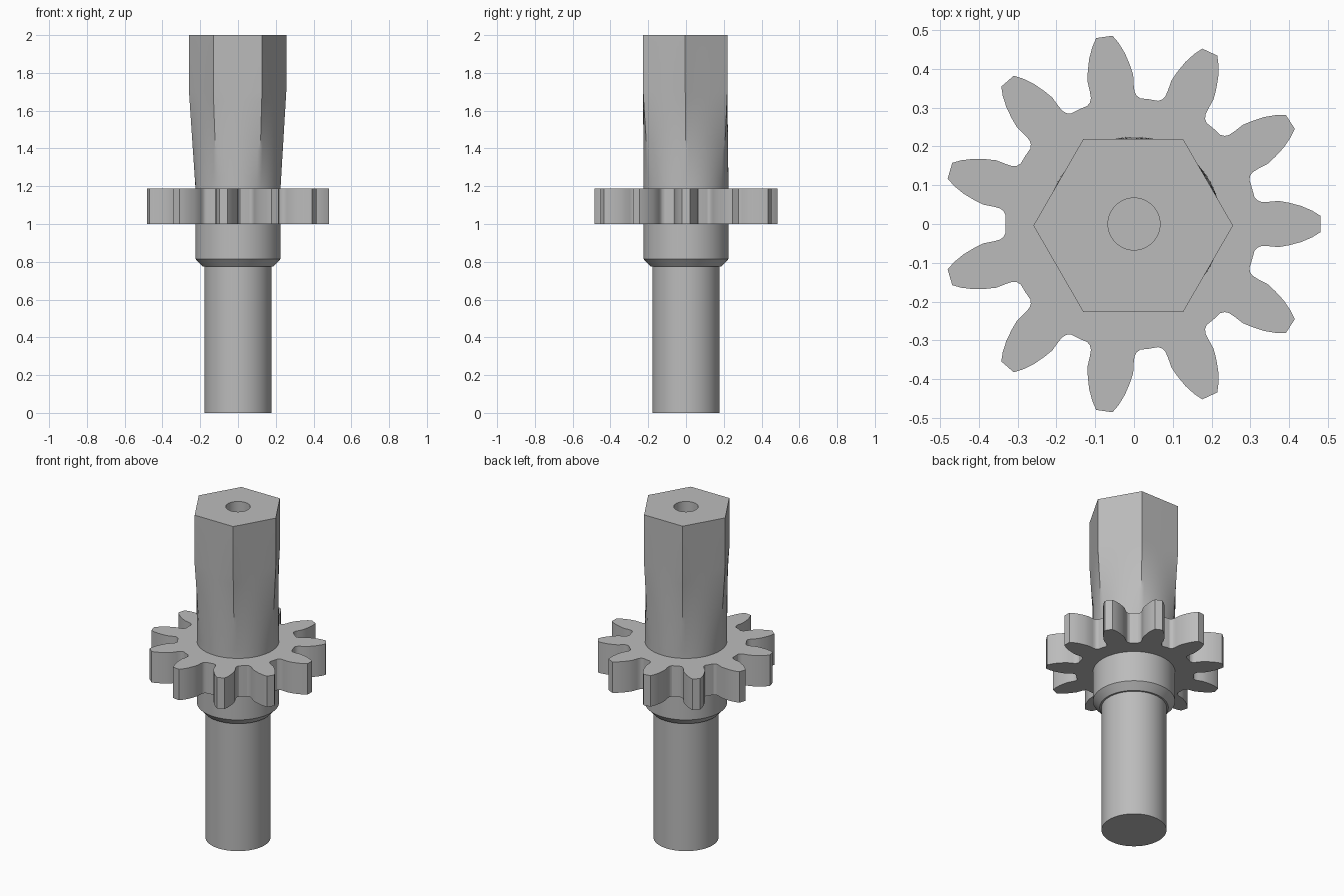
import bpy
import bmesh
from math import cos, sin, radians, pi

cube = bpy.data.objects.get("Cube")
if cube:
    bpy.data.objects.remove(cube, do_unlink=True)

# Single metal colour
steel = bpy.data.materials.new("plain_grey")
steel.use_nodes = True
colour = (0.5, 0.5, 0.5, 1)
steel.diffuse_color = colour
steel.node_tree.nodes["Principled BSDF"].inputs["Base Color"].default_value = colour

SIDES = 96


def loft(name, rings):
    """Skin a stack of equal-length point rings and cap both ends."""
    bm = bmesh.new()
    loops = [[bm.verts.new(p) for p in ring] for ring in rings]
    for low, high in zip(loops, loops[1:]):
        n = len(low)
        for i in range(n):
            j = (i + 1) % n
            bm.faces.new((low[i], low[j], high[j], high[i]))
    bm.faces.new(loops[0][::-1])
    bm.faces.new(loops[-1])
    bmesh.ops.recalc_face_normals(bm, faces=bm.faces)
    mesh = bpy.data.meshes.new(name)
    bm.to_mesh(mesh)
    bm.free()
    mesh.materials.append(steel)
    obj = bpy.data.objects.new(name, mesh)
    bpy.context.collection.objects.link(obj)
    bpy.ops.object.select_all(action='DESELECT')
    obj.select_set(True)
    bpy.context.view_layer.objects.active = obj
    bpy.ops.object.shade_smooth_by_angle(angle=radians(28))
    return obj


def circle(r, z):
    return [(r * cos(2 * pi * i / SIDES), r * sin(2 * pi * i / SIDES), z)
            for i in range(SIDES)]


def hexagon(apothem, z, cx, cy):
    ring = []
    for i in range(SIDES):
        a = 2 * pi * i / SIDES
        r = apothem / cos(a % (pi / 3) - pi / 6)
        ring.append((cx + r * cos(a), cy + r * sin(a), z))
    return ring


# Lower round shaft with chamfered collar
loft("shaft_and_collar", [circle(r, z) for r, z in (
    (0.178, 0), (0.178, 0.775), (0.188, 0.775), (0.225, 0.815), (0.225, 1.05))])

# Gear: half a tooth as radius and angle, mirrored and repeated
TEETH = 11
PITCH = 360 / TEETH
half = [(0.488, 2.5), (0.468, 4.2), (0.44, 6.1), (0.41, 7.7), (0.385, 8.9),
        (0.357, 9.2), (0.341, 9.6), (0.331, 10.6), (0.325, 12.3)]
tooth = [(r, -a) for r, a in reversed(half)] + half + [(0.325, PITCH / 2)]


def gear_ring(z):
    return [(r * cos(radians(a + k * PITCH)) - 0.007,
             r * sin(radians(a + k * PITCH)), z)
            for k in range(TEETH) for r, a in tooth]


loft("gear", [gear_ring(1.0), gear_ring(1.187)])

# Upper drive: round base blending into a hexagon, with a blind hole on top
Z0, Z1 = 1.187, 1.7
base = circle(0.225, Z0)
top = hexagon(0.223, Z1, -0.002, -0.004)
rings = [circle(0.225, 1.1)]
STEPS = 10
for s in range(STEPS + 1):
    t = s / STEPS
    rings.append([tuple(p + (q - p) * t for p, q in zip(a, b))
                  for a, b in zip(base, top)])
rings += [hexagon(0.223, 2.0, -0.002, -0.004), circle(0.067, 2.0), circle(0.067, 1.75)]
loft("hex_drive", rings)
